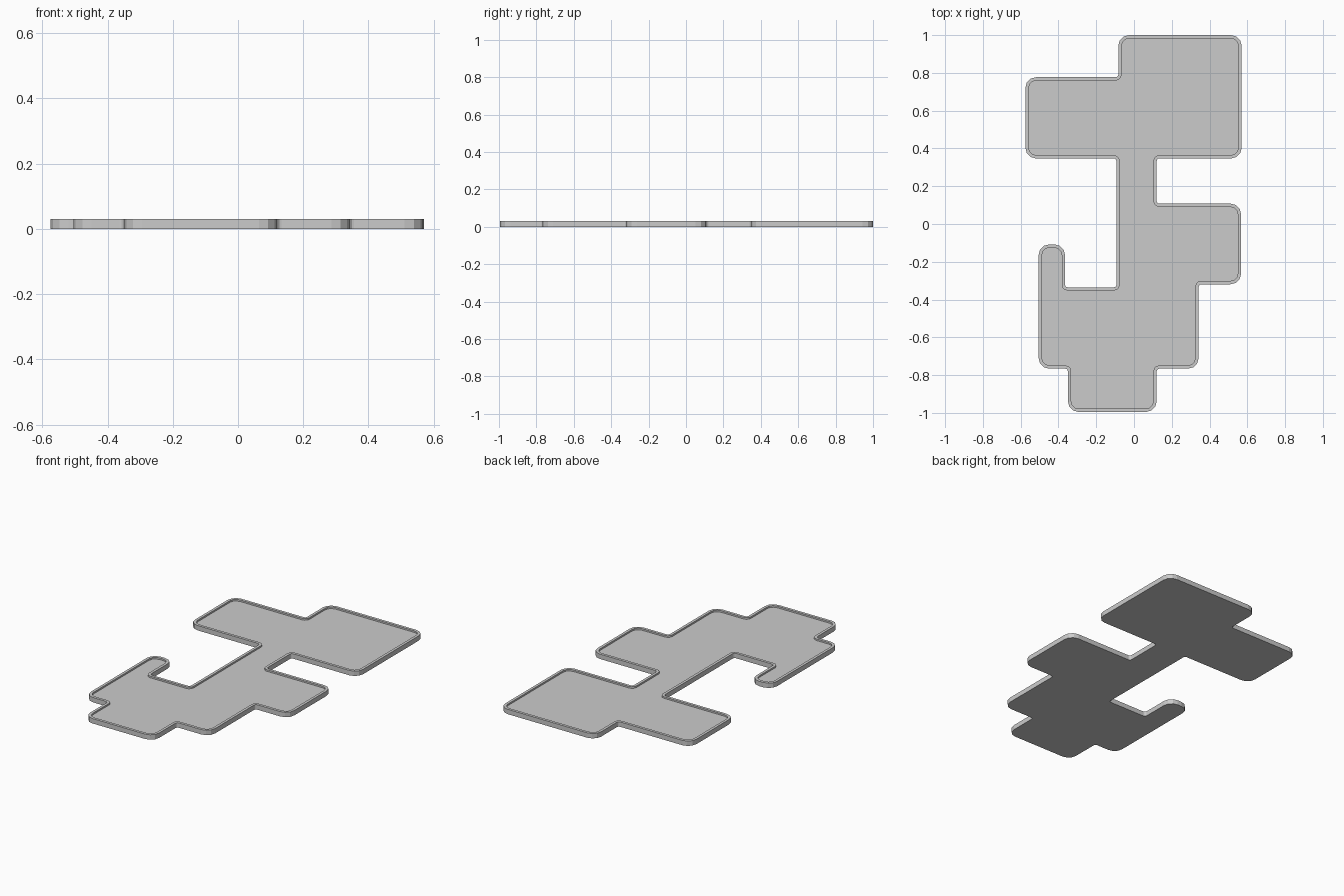
import bpy, bmesh, math
from mathutils import Vector

if "Cube" in bpy.data.objects:
    bpy.data.objects.remove(bpy.data.objects["Cube"])

HEIGHT, FLOOR, RIM = 0.03, 0.02, 0.017

# Tray outline, counter-clockwise, sharp corners: rounded below
CORNERS = [
    (0.57, 1.0), (-0.083, 1.0), (-0.083, 0.777), (-0.575, 0.777),
    (-0.575, 0.347), (-0.093, 0.347), (-0.093, -0.335), (-0.365, -0.335),
    (-0.365, -0.108), (-0.505, -0.108), (-0.505, -0.766), (-0.35, -0.766),
    (-0.35, -0.995), (0.12, -0.995), (0.12, -0.766), (0.342, -0.766),
    (0.342, -0.319), (0.567, -0.319), (0.567, 0.108), (0.12, 0.108),
    (0.12, 0.347), (0.57, 0.347),
]


def rounded(points, r_out=0.056, r_in=0.014, steps=3):
    """Replace each right-angle corner by a short faceted arc."""
    result = []
    for i, p in enumerate(points):
        p = Vector(p)
        a = (Vector(points[i - 1]) - p).normalized()
        b = (Vector(points[(i + 1) % len(points)]) - p).normalized()
        convex = a.x * b.y - a.y * b.x < 0
        r = r_out if convex else r_in
        centre = p + (a + b) * r
        for k in range(steps + 1):
            t = k / steps * math.pi / 2
            result.append(centre - b * r * math.cos(t) - a * r * math.sin(t))
    return result


bm = bmesh.new()
base = bm.faces.new([bm.verts.new((p.x, p.y, 0)) for p in rounded(CORNERS)])

# Outer walls
ext = bmesh.ops.extrude_face_region(bm, geom=[base], use_keep_orig=True)
top = next(g for g in ext["geom"] if isinstance(g, bmesh.types.BMFace))
bmesh.ops.translate(bm, verts=top.verts[:], vec=(0, 0, HEIGHT))
bmesh.ops.recalc_face_normals(bm, faces=bm.faces[:])

# Thin raised rim around a sunken floor
bmesh.ops.inset_individual(bm, faces=[top], thickness=RIM, use_even_offset=True)
floor = bmesh.ops.extrude_discrete_faces(bm, faces=[top])["faces"][0]
bmesh.ops.translate(bm, verts=floor.verts[:], vec=(0, 0, FLOOR - HEIGHT))
bmesh.ops.recalc_face_normals(bm, faces=bm.faces[:])

mesh = bpy.data.meshes.new("rimmed_tray")
bm.to_mesh(mesh)
bm.free()
tray = bpy.data.objects.new("rimmed_tray", mesh)
bpy.context.collection.objects.link(tray)
